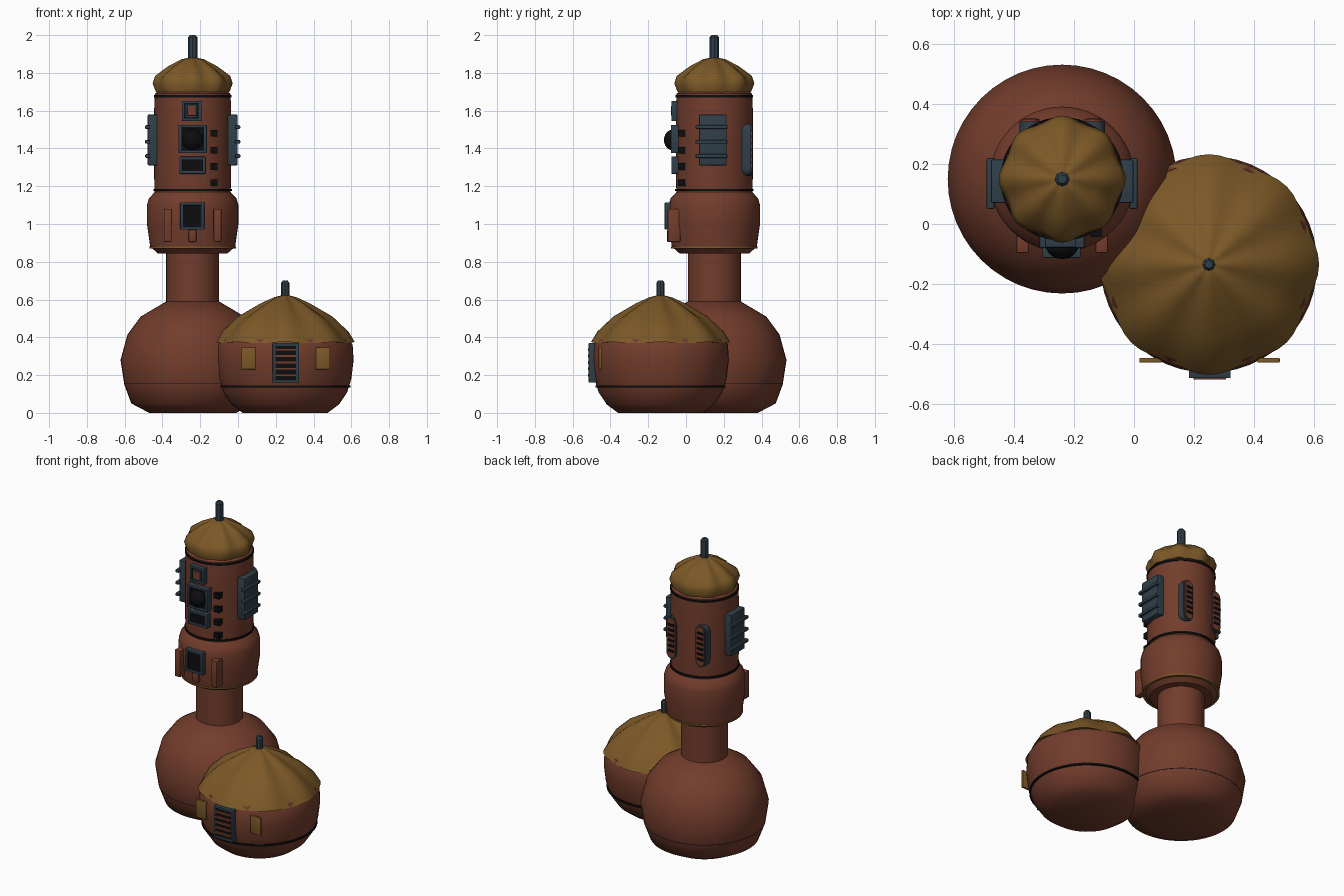
import bpy, bmesh, math
from mathutils import Vector

if "Cube" in bpy.data.objects:
    bpy.data.objects.remove(bpy.data.objects["Cube"])


def material(name, rgb):
    m = bpy.data.materials.new(name)
    m.diffuse_color = (*rgb, 1)
    m.use_nodes = True
    m.node_tree.nodes["Principled BSDF"].inputs["Base Color"].default_value = m.diffuse_color
    return m


RUST = material("rust clay", (0.17, 0.046, 0.025))
OCHRE = material("ochre roof", (0.20, 0.098, 0.02))
STEEL = material("blue steel", (0.03, 0.05, 0.068))
BLACK = material("black", (0.004, 0.004, 0.005))

TX, TY = -0.24, 0.15      # tower axis
HX, HY = 0.25, -0.135     # hut axis


def finish(name, bm, mat, angle=35):
    bmesh.ops.recalc_face_normals(bm, faces=bm.faces[:])
    me = bpy.data.meshes.new(name)
    bm.to_mesh(me)
    bm.free()
    me.materials.append(mat)
    ob = bpy.data.objects.new(name, me)
    bpy.context.collection.objects.link(ob)
    bpy.ops.object.select_all(action='DESELECT')
    ob.select_set(True)
    bpy.context.view_layer.objects.active = ob
    if angle:
        bpy.ops.object.shade_smooth_by_angle(angle=math.radians(angle))
    return ob


def lathe(name, cx, cy, profile, mat, segs=48, angle=35, wave=None):
    """Spin (radius, z) points; wave(i, theta) gives radius factor and z shift."""
    bm = bmesh.new()
    rings = []
    for i, (r, z) in enumerate(profile):
        ring = []
        for k in range(segs):
            t = 2 * math.pi * k / segs
            f, dz = wave(i, t) if wave else (1, 0)
            ring.append(bm.verts.new((cx + r * f * math.cos(t), cy + r * f * math.sin(t), z + dz)))
        rings.append(ring)
    for a, b in zip(rings, rings[1:]):
        for k in range(segs):
            j = (k + 1) % segs
            bm.faces.new((a[k], a[j], b[j], b[k]))
    bm.faces.new(rings[0])
    bm.faces.new(rings[-1])
    return finish(name, bm, mat, angle)


def box(name, x, y, z, mat, bevel=0.0):
    """Box from (min, max) pairs."""
    bm = bmesh.new()
    bmesh.ops.create_cube(bm, size=1)
    for v in bm.verts:
        v.co = Vector([(lo + hi) / 2 + c * (hi - lo) for c, (lo, hi) in zip(v.co, (x, y, z))])
    if bevel:
        bmesh.ops.bevel(bm, geom=bm.edges[:], offset=bevel, segments=2, affect='EDGES', profile=0.5)
    return finish(name, bm, mat, 40 if bevel else 0)


def band(name, cx, cy, r, z, mat, h=0.012):
    lathe(name, cx, cy, [(r - 0.02, z - h / 2), (r, z - h / 2), (r, z + h / 2), (r - 0.02, z + h / 2)], mat)


def framed(name, x, z, y_front, y_back, rim=0.016):
    """Steel frame of four bars around a recessed black panel."""
    (x0, x1), (z0, z1) = x, z
    y = (y_front, y_back)
    box(name + "_frame_left", (x0, x0 + rim), y, z, STEEL, 0.004)
    box(name + "_frame_right", (x1 - rim, x1), y, z, STEEL, 0.004)
    box(name + "_frame_bottom", x, y, (z0, z0 + rim), STEEL, 0.004)
    box(name + "_frame_top", x, y, (z1 - rim, z1), STEEL, 0.004)
    box(name + "_panel", (x0 + 0.005, x1 - 0.005), (y_front + 0.008, y_back),
        (z0 + 0.005, z1 - 0.005), BLACK)


def spire(name, cx, cy, r, z0, z1):
    lathe(name, cx, cy, [(r, z0), (r, z1 - 0.012), (r * 0.6, z1)], STEEL, 8, 30)


# Tower masonry
lathe("tower_base", TX, TY, [(0.23, 0), (0.325, 0.05), (0.362, 0.15), (0.382, 0.28), (0.345, 0.415),
                             (0.275, 0.51), (0.14, 0.59)], RUST, angle=44)
band("tower_base_band", TX, TY, 0.363, 0.157, BLACK, 0.01)
lathe("tower_neck", TX, TY, [(0.14, 0.55), (0.14, 0.86)], RUST)
lathe("tower_collar", TX, TY, [(0.14, 0.845), (0.185, 0.845), (0.225, 0.88), (0.242, 1.0), (0.242, 1.10),
                               (0.232, 1.135), (0.2, 1.17)], RUST, angle=40)
band("collar_trim", TX, TY, 0.229, 0.875, OCHRE, 0.01)
lathe("tower_shaft", TX, TY, [(0.2, 1.15), (0.204, 1.25), (0.204, 1.6), (0.2, 1.69), (0.18, 1.705)], RUST)
band("shaft_lower_band", TX, TY, 0.207, 1.18, BLACK)
band("shaft_upper_band", TX, TY, 0.206, 1.677, BLACK)

# Hut masonry
lathe("hut_wall", HX, HY, [(0.225, 0), (0.285, 0.045), (0.328, 0.11), (0.35, 0.18), (0.362, 0.28),
                           (0.357, 0.36), (0.34, 0.39)], RUST, angle=44)
band("hut_band", HX, HY, 0.345, 0.14, BLACK)


# Scalloped roofs with eight lobes
def lobes(amount):
    def wave(i, t):
        c = math.cos(8 * t)
        a = amount[i]
        return 1 - a * (1 - c) / 2, 0.12 * a * (c - 1) / 2
    return wave


lathe("hut_roof", HX, HY, [(0.33, 0.375), (0.368, 0.375), (0.335, 0.43), (0.25, 0.51), (0.13, 0.58),
                           (0.06, 0.612), (0.02, 0.622)], OCHRE, 64, 40,
      lobes([0.03, 0.045, 0.06, 0.07, 0.07, 0.04, 0]))
lathe("tower_roof", TX, TY, [(0.17, 1.70), (0.195, 1.70), (0.212, 1.745), (0.198, 1.785), (0.13, 1.835),
                             (0.06, 1.872), (0.02, 1.88)], OCHRE, 64, 50,
      lobes([0.05, 0.06, 0.07, 0.08, 0.07, 0.04, 0]))
spire("hut_spire", HX, HY, 0.022, 0.6, 0.70)
spire("tower_spire", TX, TY, 0.025, 1.86, 2.0)

# Hut door with slats, and shutters either side
framed("door", (0.183, 0.323), (0.16, 0.37), -0.515, -0.46)
for i in range(5):
    z = 0.192 + i * 0.034
    box("door_slat", (0.198, 0.308), (-0.519, -0.5), (z, z + 0.014), RUST)
for x in (0.018, 0.412):
    box("hut_shutter", (x, x + 0.075), (-0.463, -0.447), (0.23, 0.347), OCHRE, 0.004)

# Tower front instruments
framed("upper_hatch", (-0.297, -0.193), (1.545, 1.652), -0.078, -0.03)
framed("upper_hatch_inner", (-0.278, -0.212), (1.563, 1.634), -0.074, -0.03, 0.01)
box("upper_hatch_plate", (-0.268, -0.222), (-0.079, -0.04), (1.574, 1.624), RUST)
framed("lens_housing", (-0.315, -0.165), (1.375, 1.525), -0.08, -0.03)
framed("lower_hatch", (-0.31, -0.17), (1.265, 1.357), -0.078, -0.03)
framed("collar_window", (-0.306, -0.178), (0.97, 1.115), -0.113, -0.07)

# Round lens bulging from its housing
bm = bmesh.new()
bmesh.ops.create_uvsphere(bm, u_segments=24, v_segments=12, radius=0.055)
for v in bm.verts:
    v.co = Vector((v.co.x + TX, v.co.y * 0.85 - 0.07, v.co.z + 1.445))
finish("lens", bm, BLACK, 60)

# Small square ports beside the instruments
for z in (1.48, 1.39, 1.305, 1.218):
    box("port", (-0.146, -0.109), (-0.043, 0.0), (z - 0.018, z + 0.018), BLACK)

# Collar buttresses and sill block
for s in (-1, 1):
    cx = TX + s * 0.132
    box("collar_buttress", (cx - 0.021, cx + 0.021), (-0.097, -0.03), (0.905, 1.08), RUST, 0.006)
box("sill_block", (-0.262, -0.22), (-0.1, -0.05), (0.905, 0.97), RUST, 0.005)

# Side radiators with three rods each
for s in (-1, 1):
    xs = sorted((TX + s * 0.17, TX + s * 0.238))
    box("radiator", xs, (0.07, 0.215), (1.31, 1.58), STEEL, 0.006)
    xr = sorted((TX + s * 0.225, TX + s * 0.252))
    for z in (1.36, 1.435, 1.513):
        box("radiator_rod", xr, (0.05, 0.22), (z - 0.01, z + 0.01), STEEL, 0.006)


# Rounded louvres on the back
def capsule(name, cx, half, z0, z1, y, mat):
    bm = bmesh.new()
    pts = [(cx + half * math.cos(math.pi * k / 8), z1 - half + half * math.sin(math.pi * k / 8)) for k in range(9)]
    pts += [(2 * cx - x, z0 + z1 - z) for x, z in pts]
    face = bm.faces.new([bm.verts.new((x, y[0], z)) for x, z in pts])
    out = bmesh.ops.extrude_face_region(bm, geom=[face])
    for v in out["geom"]:
        if isinstance(v, bmesh.types.BMVert):
            v.co.y = y[1]
    finish(name, bm, mat, 35)


for s in (-1, 1):
    cx = TX + s * 0.105
    capsule("louvre_frame", cx, 0.038, 1.255, 1.53, (0.28, 0.343), STEEL)
    capsule("louvre_plate", cx, 0.03, 1.263, 1.522, (0.33, 0.35), RUST)
    for i in range(6):
        z = 1.30 + i * 0.034
        box("louvre_slot", (cx - 0.023, cx + 0.023), (0.345, 0.353), (z, z + 0.017), BLACK)
